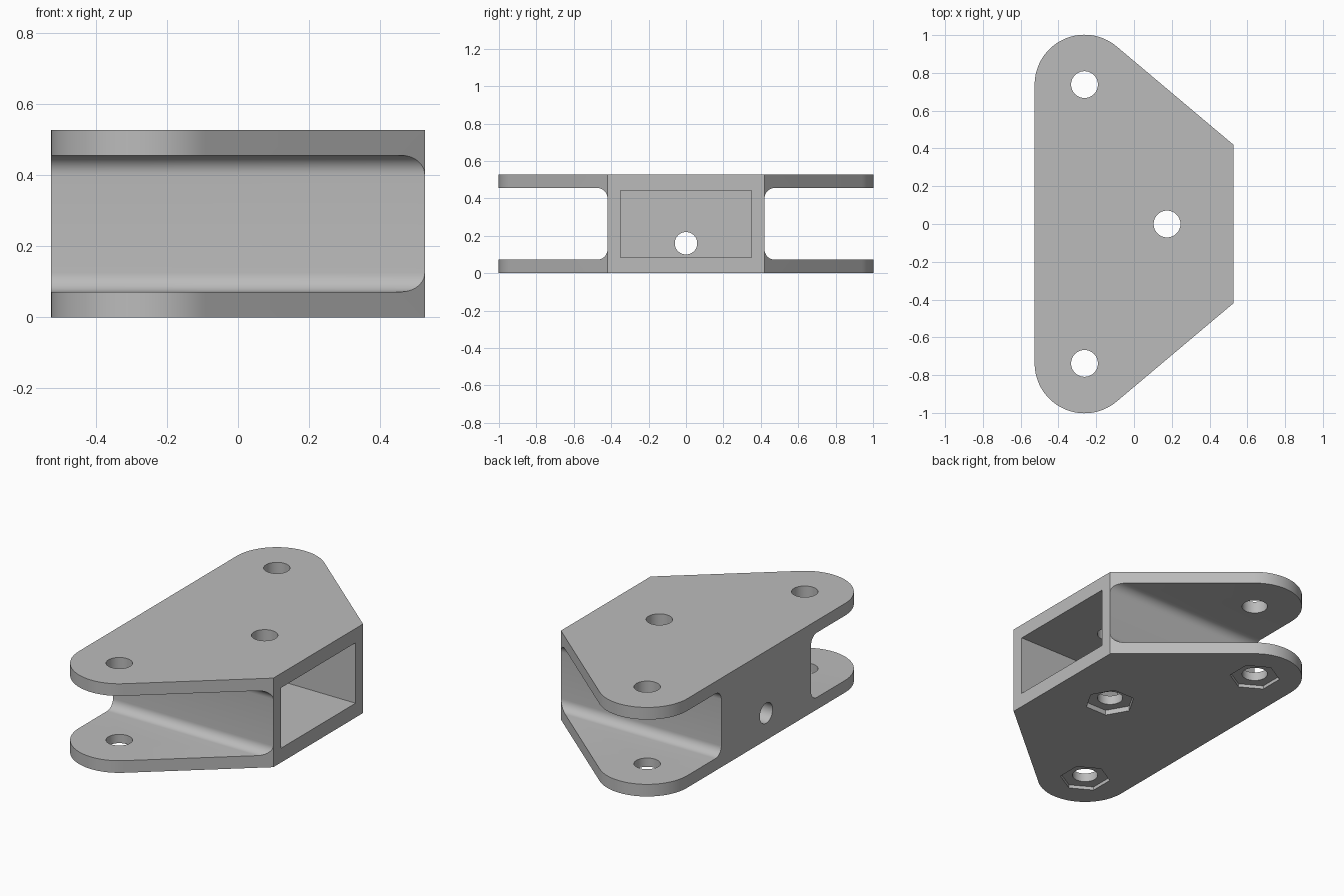
import bpy, bmesh, math
from mathutils import Matrix

cube = bpy.data.objects.get("Cube")
if cube:
    bpy.data.objects.remove(cube, do_unlink=True)

HEIGHT, PLATE, END_X, CORE_Y = 0.528, 0.072, 0.526, 0.42
EAR_X, EAR_Y, EAR_R = -0.262, 0.738, 0.264
FILLET = 0.055
AXES = {"z": Matrix.Identity(4),
        "x": Matrix(((0, 0, 1, 0), (1, 0, 0, 0), (0, 1, 0, 0), (0, 0, 0, 1)))}

grey = bpy.data.materials.new("Light grey")
grey.use_nodes = True
colour = (0.5, 0.5, 0.5, 1)
grey.diffuse_color = colour
grey.node_tree.nodes["Principled BSDF"].inputs["Base Color"].default_value = colour


def arc(cx, cy, r, start, end, steps):
    angles = [math.radians(start + (end - start) * i / steps) for i in range(steps + 1)]
    return [(cx + r * math.cos(a), cy + r * math.sin(a)) for a in angles]


def prism(name, points, low, high, axis="z"):
    """Extrude a flat profile along an axis."""
    bm = bmesh.new()
    face = bm.faces.new([bm.verts.new((u, v, low)) for u, v in points])
    out = bmesh.ops.extrude_face_region(bm, geom=[face])
    verts = [g for g in out["geom"] if isinstance(g, bmesh.types.BMVert)]
    bmesh.ops.translate(bm, verts=verts, vec=(0, 0, high - low))
    bm.transform(AXES[axis])
    bmesh.ops.recalc_face_normals(bm, faces=bm.faces)
    mesh = bpy.data.meshes.new(name)
    bm.to_mesh(mesh)
    bm.free()
    mesh.materials.append(grey)
    obj = bpy.data.objects.new(name, mesh)
    bpy.context.collection.objects.link(obj)
    return obj


def rounds(cx, cy, r, sides=48, turn=0):
    return arc(cx, cy, r, turn, turn + 360, sides)[:-1]


# Body outline: two round ears joined by tangent lines to a straight end
dx, dy = END_X - EAR_X, CORE_Y - EAR_Y
tangent = math.degrees(math.atan2(dy, dx) + math.acos(EAR_R / math.hypot(dx, dy)))
half = [(END_X, CORE_Y)] + arc(EAR_X, EAR_Y, EAR_R, tangent, 180, 32)
body = prism("bracket_body", half + [(x, -y) for x, y in reversed(half)], 0, HEIGHT)

cutters = []
# Side grooves with filleted inner corners
inner = CORE_Y + FILLET
groove = [(1.2, PLATE)]
groove += reversed(arc(inner, PLATE + FILLET, FILLET, 180, 270, 10))
groove += reversed(arc(inner, HEIGHT - PLATE - FILLET, FILLET, 90, 180, 10))
groove += [(1.2, HEIGHT - PLATE)]
for side in (1, -1):
    cutters.append(prism("groove_cutter", [(y * side, z) for y, z in groove], -1, 1, "x"))

# Rectangular socket in the straight end, and the hole through its rear wall
socket = [(-0.35, 0.085), (0.35, 0.085), (0.35, 0.443), (-0.35, 0.443)]
cutters.append(prism("socket_cutter", socket, -0.175, 1, "x"))
cutters.append(prism("rear_hole_cutter", rounds(0, 0.16, 0.06), -1, 0, "x"))

# Vertical bolt holes with hexagonal nut recesses underneath
for x, y, turn, depth in ((0.175, 0, 0, 0.03), (EAR_X, EAR_Y, 30, 0.02), (EAR_X, -EAR_Y, 30, 0.02)):
    cutters.append(prism("bolt_hole_cutter", rounds(x, y, 0.071), -1, 1))
    cutters.append(prism("nut_recess_cutter", rounds(x, y, 0.14, 6, turn), -0.1, depth))

bpy.context.view_layer.objects.active = body
body.select_set(True)
for cutter in cutters:
    mod = body.modifiers.new("cut", "BOOLEAN")
    mod.operation, mod.solver, mod.object = "DIFFERENCE", "EXACT", cutter
    bpy.ops.object.modifier_apply(modifier=mod.name)
    bpy.data.objects.remove(cutter, do_unlink=True)

bpy.ops.object.select_all(action="DESELECT")
body.select_set(True)
bpy.ops.object.shade_smooth_by_angle(angle=math.radians(30))
